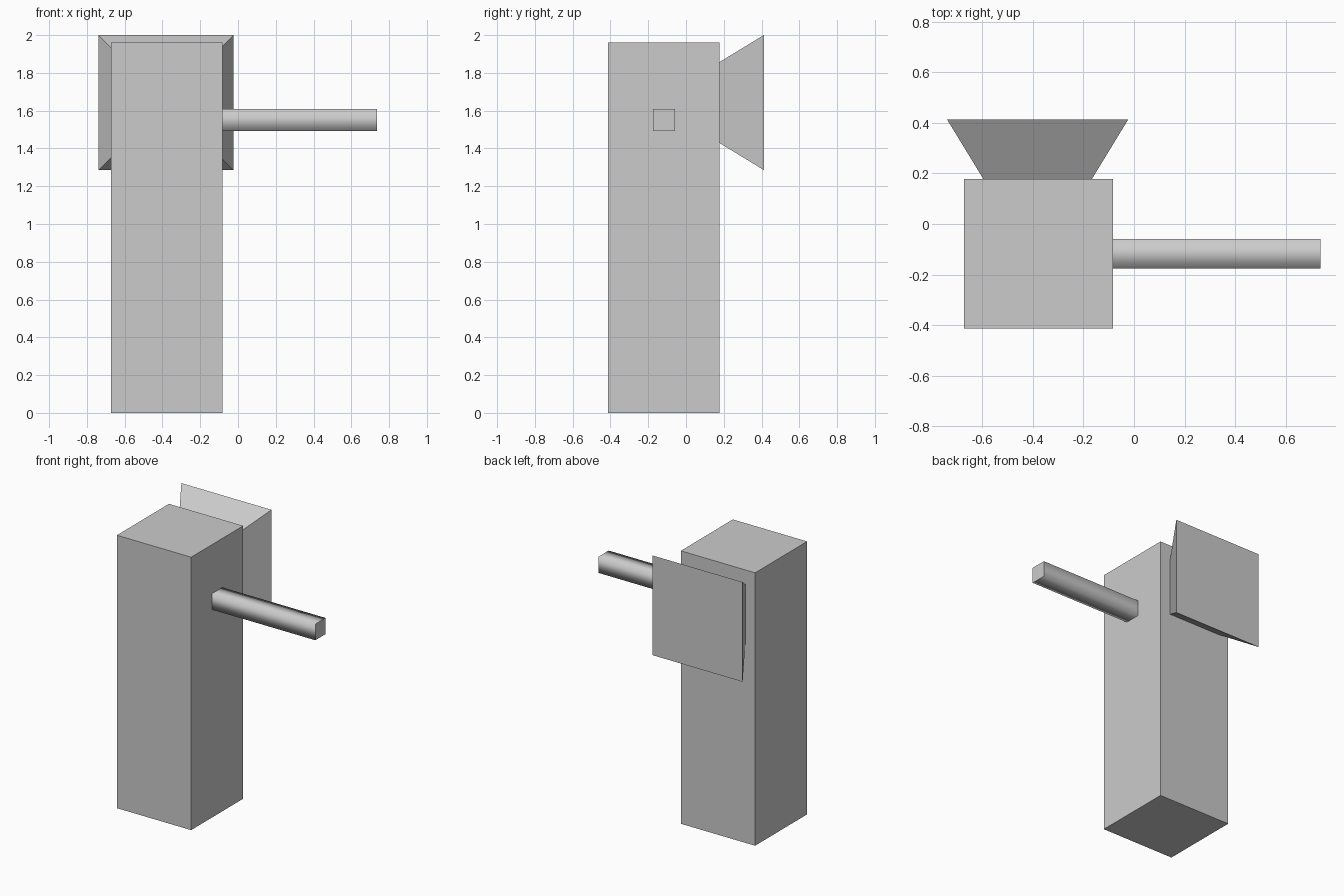
import bpy, bmesh, math
from mathutils import Matrix

if "Cube" in bpy.data.objects:
    bpy.data.objects.remove(bpy.data.objects["Cube"])


def prism(name, start, axis, length, half1, half2, smooth=False):
    """Four-sided prism or frustum running from start along +x, +y or +z."""
    bm = bmesh.new()
    bmesh.ops.create_cone(bm, cap_ends=True, segments=4, depth=length,
                          radius1=half1 * math.sqrt(2), radius2=half2 * math.sqrt(2))
    turn = {'X': Matrix.Rotation(math.pi / 2, 4, 'Y'),
            'Y': Matrix.Rotation(-math.pi / 2, 4, 'X'),
            'Z': Matrix.Identity(4)}[axis]
    bm.transform(Matrix.Translation(start) @ turn
                 @ Matrix.Translation((0, 0, length / 2))
                 @ Matrix.Rotation(math.pi / 4, 4, 'Z'))
    bmesh.ops.recalc_face_normals(bm, faces=bm.faces)
    if smooth:
        # Smooth the long sides, keep the end caps crisp
        k = 'XYZ'.index(axis)
        for f in bm.faces:
            f.smooth = True
            if abs(f.normal[k]) > 0.9:
                for e in f.edges:
                    e.smooth = False
    mesh = bpy.data.meshes.new(name)
    bm.to_mesh(mesh)
    bm.free()
    obj = bpy.data.objects.new(name, mesh)
    bpy.context.collection.objects.link(obj)
    return obj


# Upright square post
prism("post", (-0.378, -0.118, 0), 'Z', 1.96, 0.295, 0.295)
# Side arm, square but smooth shaded
prism("side_arm", (-0.083, -0.117, 1.55), 'X', 0.82, 0.058, 0.058, smooth=True)
# Flared block on the back
prism("flared_back", (-0.381, 0.177, 1.643), 'Y', 0.236, 0.214, 0.358)
